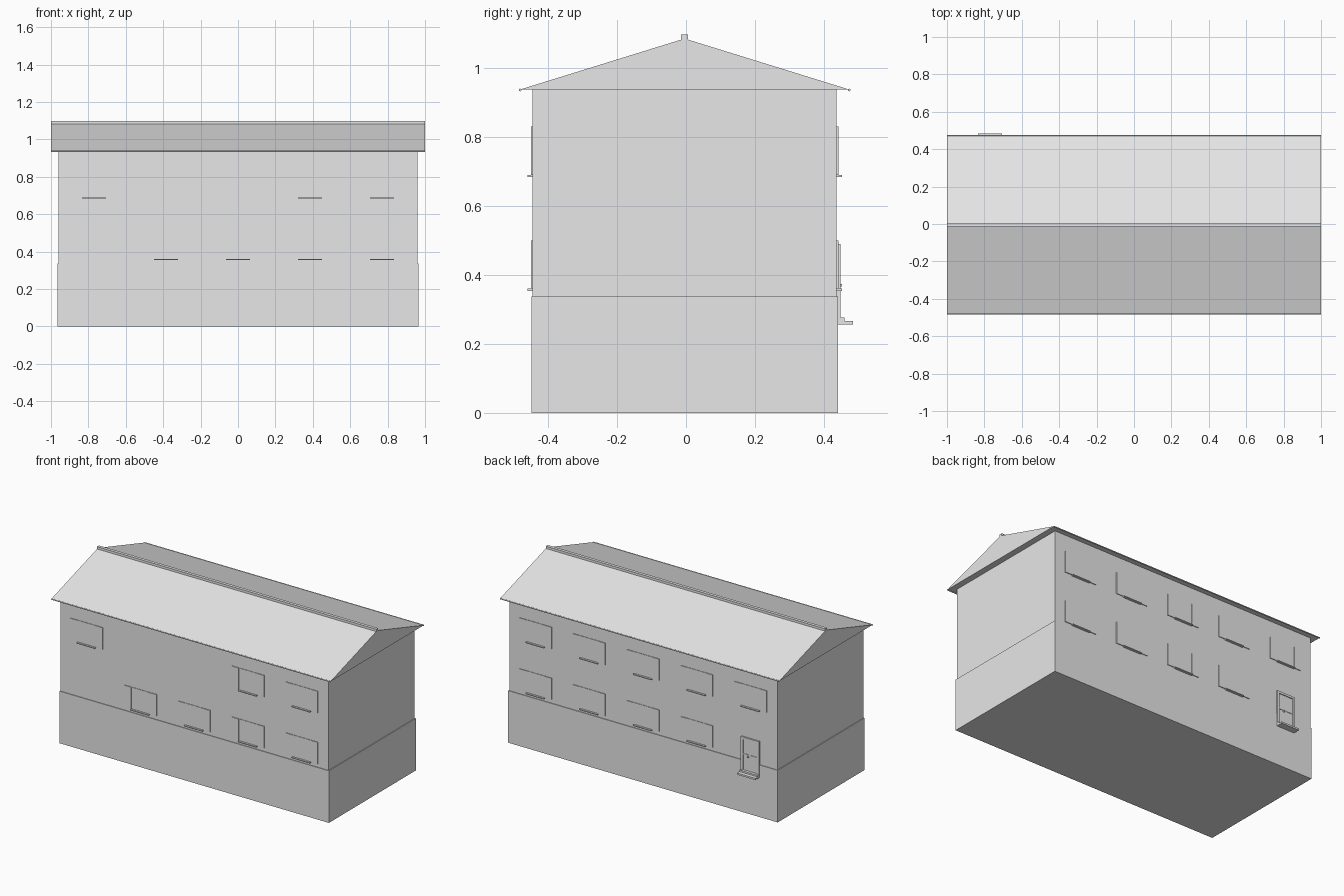
import bpy
import math

cube = bpy.data.objects.get("Cube")
if cube:
    bpy.data.objects.remove(cube, do_unlink=True)

GREY = (0.8, 0.8, 0.8, 1)
mat = bpy.data.materials.new("plain_grey")
mat.use_nodes = True
mat.diffuse_color = GREY
mat.node_tree.nodes["Principled BSDF"].inputs["Base Color"].default_value = GREY

MID = -0.004      # centre line of the house in y
WALL = 0.4405     # half depth of the walls


def mesh(name, verts, faces):
    data = bpy.data.meshes.new(name)
    data.from_pydata(verts, [], faces)
    data.materials.append(mat)
    obj = bpy.data.objects.new(name, data)
    bpy.context.collection.objects.link(obj)
    return obj


def box(name, x0, x1, y0, y1, z0, z1):
    y0, y1 = min(y0, y1), max(y0, y1)
    verts = [(x, y, z) for z in (z0, z1)
             for x, y in ((x0, y0), (x1, y0), (x1, y1), (x0, y1))]
    faces = [(3, 2, 1, 0), (4, 5, 6, 7)]
    faces += [(i, (i + 1) % 4, (i + 1) % 4 + 4, i + 4) for i in range(4)]
    return mesh(name, verts, faces)


def on_wall(name, side, x0, x1, depth, z0, z1):
    """Box standing out from the front (-1) or back (1) wall."""
    wall = MID + side * WALL
    return box(name, x0, x1, wall - side * 0.01, wall + side * depth, z0, z1)


# Walls
box("plinth", -0.965, 0.965, MID - 0.4445, MID + 0.4445, 0, 0.337)
box("upper_walls", -0.96, 0.96, MID - WALL, MID + WALL, 0.33, 0.94)

# Roof: closed gabled prism
profile = [(MID - 0.478, 0.937), (MID + 0.478, 0.937), (MID, 1.085)]
mesh("roof", [(x, y, z) for x in (-1, 1) for y, z in profile],
     [(0, 2, 1), (3, 4, 5), (0, 1, 4, 3), (1, 2, 5, 4), (2, 0, 3, 5)])
box("ridge_cap", -1, 1, MID - 0.01, MID + 0.01, 1.075, 1.097)

# Eave gutters
for side, label in ((-1, "front"), (1, "back")):
    bpy.ops.mesh.primitive_cylinder_add(
        vertices=8, radius=0.004, depth=2,
        location=(0, MID + side * 0.477, 0.936), rotation=(0, math.pi / 2, 0))
    gutter = bpy.context.object
    gutter.name = label + "_gutter"
    gutter.data.materials.append(mat)


# Windows: pane, two open shutters and a sill
def window(side, x, z):
    on_wall("window_pane", side, x - 0.065, x + 0.065, 0.003, z, z + 0.14)
    for s in (-1, 1):
        a, b = sorted((x + s * 0.065, x + s * 0.115))
        on_wall("shutter", side, a, b, 0.005, z, z + 0.14)
    on_wall("window_sill", side, x - 0.065, x + 0.065, 0.015, z - 0.006, z)


STEP = 0.385
UPPER, LOWER = 0.69, 0.36
layout = [(-1, UPPER, (-2, 1, 2)), (-1, LOWER, (-1, 0, 1, 2)),
          (1, UPPER, (-2, -1, 0, 1, 2)), (1, LOWER, (-1, 0, 1, 2))]
for side, z, columns in layout:
    for column in columns:
        window(side, column * STEP, z)

# Back door: leaf, frame, glazing bars, handle and steps
DX, BOTTOM, TOP = -2 * STEP, 0.277, 0.49
on_wall("door_leaf", 1, DX - 0.06, DX + 0.06, 0.005, BOTTOM, TOP)
for s in (-1, 1):
    a, b = sorted((DX + s * 0.05, DX + s * 0.065))
    on_wall("door_jamb", 1, a, b, 0.011, BOTTOM, TOP)
on_wall("door_head", 1, DX - 0.065, DX + 0.065, 0.011, TOP - 0.014, TOP)
on_wall("door_mullion", 1, DX - 0.006, DX + 0.006, 0.008, BOTTOM, TOP)
on_wall("door_crossbar", 1, DX - 0.05, DX + 0.05, 0.008, 0.375, 0.383)
on_wall("door_handle", 1, DX + 0.01, DX + 0.018, 0.015, 0.366, 0.373)
on_wall("upper_step", 1, DX - 0.065, DX + 0.065, 0.023, 0.266, BOTTOM)
on_wall("lower_step", 1, DX - 0.065, DX + 0.065, 0.047, 0.256, 0.267)
